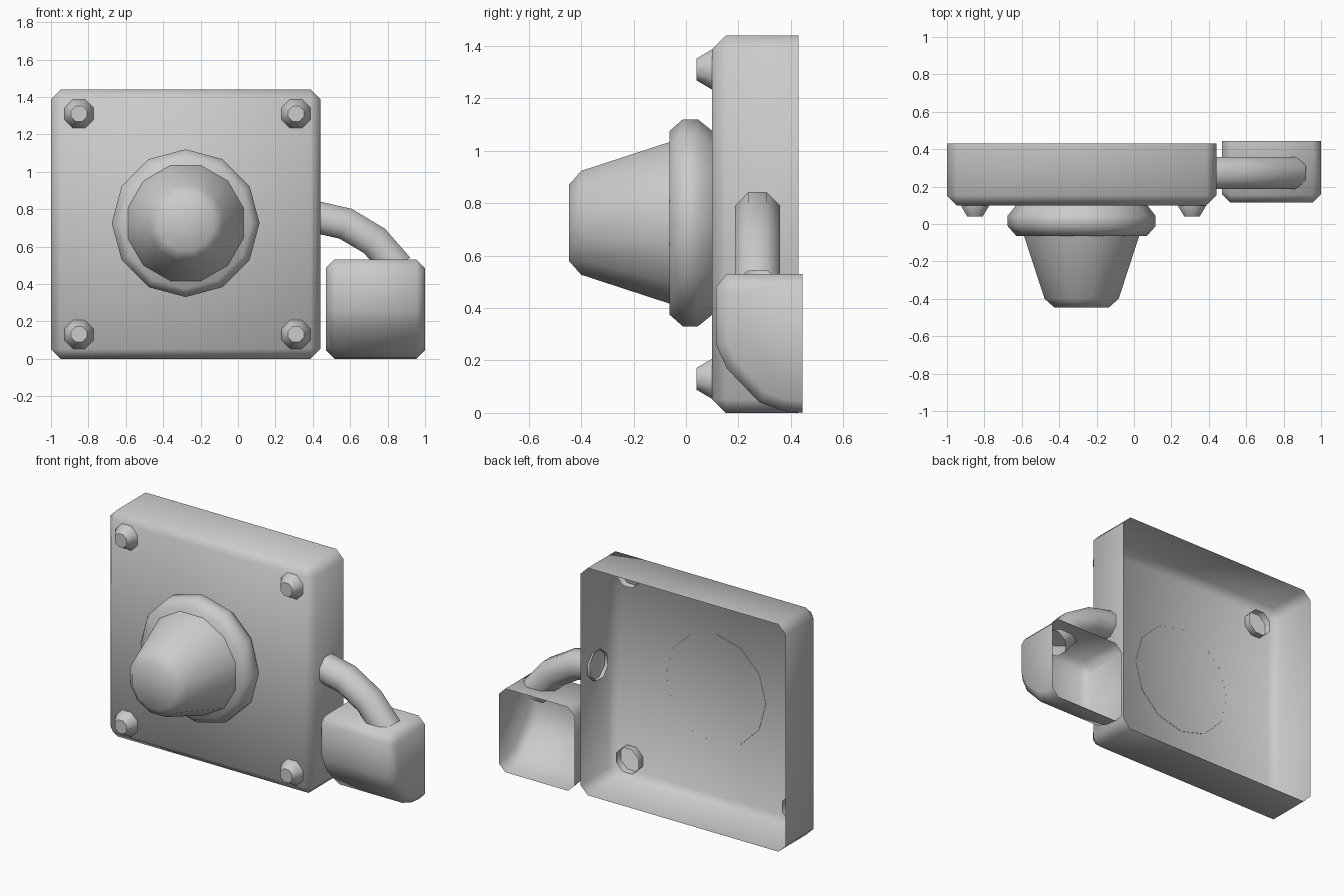
import bpy, bmesh, math
from mathutils import Vector

if "Cube" in bpy.data.objects:
    bpy.data.objects.remove(bpy.data.objects["Cube"])


def finish(name, bm, recalc=True):
    if recalc:
        bmesh.ops.recalc_face_normals(bm, faces=bm.faces)
    me = bpy.data.meshes.new(name)
    bm.to_mesh(me)
    bm.free()
    ob = bpy.data.objects.new(name, me)
    bpy.context.collection.objects.link(ob)
    for p in me.polygons:
        p.use_smooth = True
    me.set_sharp_from_angle(angle=math.radians(50))
    return ob


def loft(name, rings, cap_start=False, cap_end=False):
    """Skin equal-sized loops of points."""
    bm = bmesh.new()
    loops = [[bm.verts.new(p) for p in r] for r in rings]
    n = len(loops[0])
    for a, b in zip(loops, loops[1:]):
        for i in range(n):
            j = (i + 1) % n
            bm.faces.new((a[i], a[j], b[j], b[i]))
    if cap_start:
        bm.faces.new(loops[0])
    if cap_end:
        bm.faces.new(loops[-1])
    return finish(name, bm)


def lathe(name, cx, cz, profile, n, phase=0.0):
    """Turn (y, radius) points about the y axis; the first point is the front cap."""
    rings = [[(cx + r * math.cos(math.tau * i / n + phase), y,
               cz + r * math.sin(math.tau * i / n + phase)) for i in range(n)]
             for y, r in profile]
    return loft(name, rings, cap_start=True)


def shell(name, x0, x1, profile, bevel, keep):
    """Extrude a (y, z) profile along x, chamfer chosen edges, open the back."""
    bm = bmesh.new()
    a = [bm.verts.new((x0, y, z)) for y, z in profile]
    b = [bm.verts.new((x1, y, z)) for y, z in profile]
    bm.faces.new(a)
    bm.faces.new(b)
    n = len(a)
    for i in range(n):
        j = (i + 1) % n
        bm.faces.new((a[i], a[j], b[j], b[i]))
    bmesh.ops.recalc_face_normals(bm, faces=bm.faces)
    back = max(y for y, z in profile)
    edges = [e for e in bm.edges
             if not all(v.co.y > back - 1e-4 for v in e.verts) and keep(e)]
    bmesh.ops.bevel(bm, geom=edges, offset=bevel, segments=1,
                    affect='EDGES', profile=0.5)
    faces = [f for f in bm.faces if all(v.co.y > back - 1e-4 for v in f.verts)]
    bmesh.ops.delete(bm, geom=faces, context='FACES')
    return finish(name, bm, recalc=False)


# Backing plate, hollow from behind
shell("plate", -1.0, 0.44, [(0.10, 0), (0.43, 0), (0.43, 1.44), (0.10, 1.44)],
      0.052, lambda e: True)

# Corner bolts
R = 0.077 / math.cos(math.pi / 8)
for i, x in enumerate((-0.85, 0.31)):
    for j, z in enumerate((0.13, 1.31)):
        lathe(f"bolt_{i}{j}", x, z, [(0.04, 0.045), (0.10, R), (0.145, R)],
              8, math.pi / 8)

# Dial collar and knob
lathe("dial_collar", -0.28, 0.725,
      [(-0.063, 0.35), (-0.012, 0.395), (0.045, 0.395), (0.101, 0.35)], 12)
lathe("dial_knob", -0.28, 0.725,
      [(-0.447, 0.15), (-0.40, 0.205), (-0.06, 0.32)], 12, math.pi / 12)

# Lock body: rounded-under front, hollow from behind
lock = [(0.445, 0.0), (0.37, 0.008), (0.28, 0.04), (0.155, 0.17), (0.115, 0.26),
        (0.115, 0.48), (0.155, 0.53), (0.445, 0.53)]
shell("lock_body", 0.47, 1.0, lock, 0.045,
      lambda e: abs(e.verts[0].co.x - e.verts[1].co.x) < 1e-4)

# Curved shackle between plate and lock
path = [Vector(p) for p in [(0.42, 0.757), (0.575, 0.722), (0.73, 0.63), (0.855, 0.485)]]
r = 0.086 / math.cos(math.pi / 8)
rings = []
for i, p in enumerate(path):
    t = (path[min(i + 1, len(path) - 1)] - path[max(i - 1, 0)]).normalized()
    nx, nz = (0.1, 0.995) if i == 0 else (-t.y, t.x)
    rings.append([])
    for k in range(8):
        a = math.tau * (k + 0.5) / 8
        u, v = r * math.sin(a), r * math.cos(a)
        rings[-1].append((p.x + nx * u, 0.273 + v, p.y + nz * u))
loft("shackle", rings)
